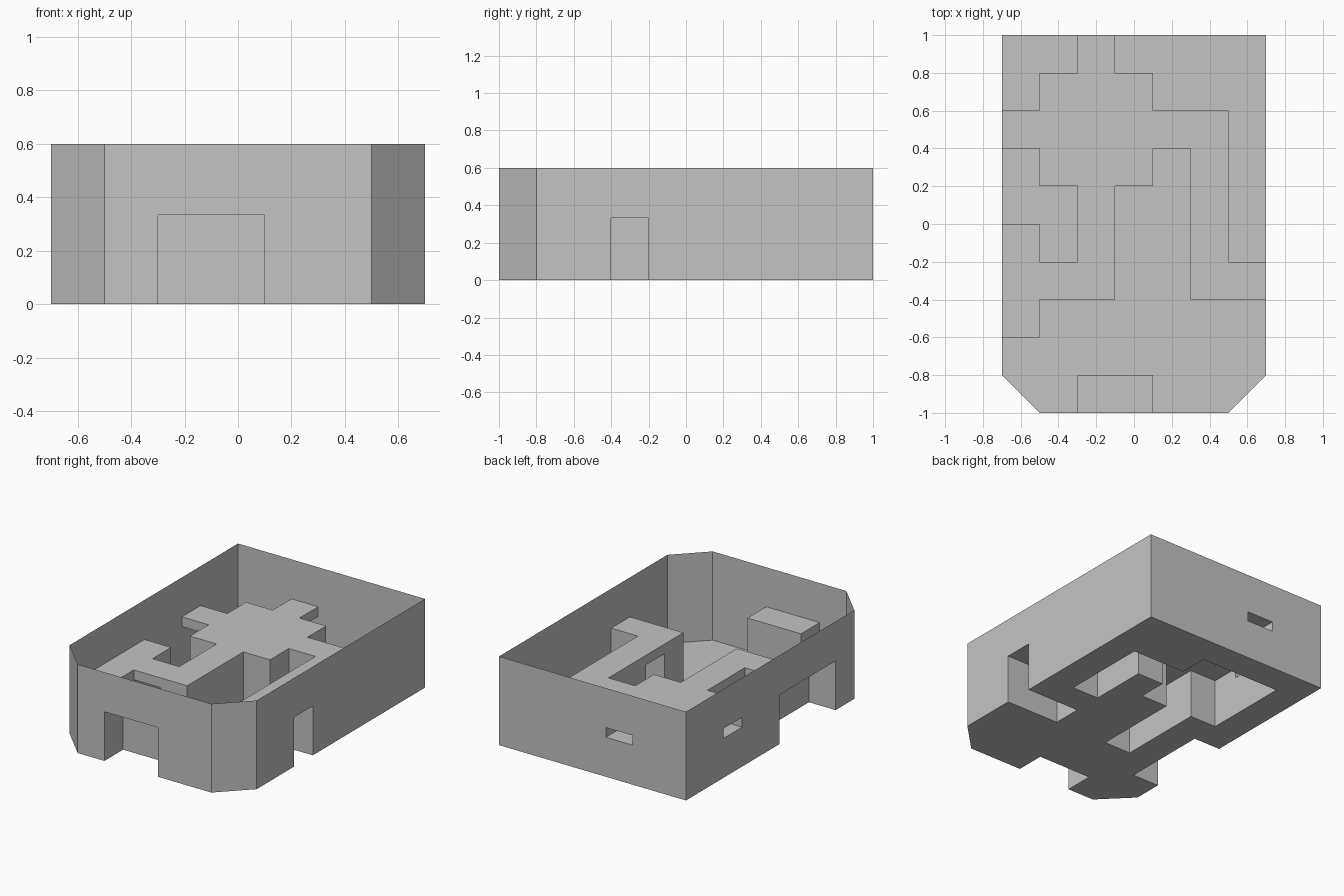
import bpy
import bmesh

if "Cube" in bpy.data.objects:
    bpy.data.objects.remove(bpy.data.objects["Cube"])

CELL = 0.2
DOOR, ROOF, RIM = 0.267, 0.333, 0.6     # doorway, passage roof and outer rim heights
X0, Y0 = -0.7, 1.0

# Plan, back row first: . room, # passage under a roof, X doorway below a passage,
# L and R cut corner rooms
PLAN = [
    "..X....",
    ".###...",
    "X#####.",
    ".###.#.",
    "..#..#.",
    "#.#..X.",
    "#X#..##",
    "#......",
    ".......",
    "L.##..R",
]
ROWS, COLS = len(PLAN), len(PLAN[0])

stone = bpy.data.materials.new("plain_grey")
stone.diffuse_color = (0.55, 0.55, 0.55, 1)
stone.use_nodes = True
stone.node_tree.nodes["Principled BSDF"].inputs["Base Color"].default_value = stone.diffuse_color


def kind(r, c):
    """Cell type, or None outside the plan."""
    if 0 <= r < ROWS and 0 <= c < COLS:
        return PLAN[r][c].replace("L", ".").replace("R", ".")
    return None


def point(r, c):
    return (X0 + c * CELL, Y0 - r * CELL)


def flat(bm, pts, z):
    bm.faces.new([bm.verts.new((x, y, z)) for x, y in pts])


def wall(bm, a, b, low, high):
    corners = [(*a, low), (*b, low), (*b, high), (*a, high)]
    bm.faces.new([bm.verts.new(p) for p in corners])


def finish(bm, name):
    bmesh.ops.remove_doubles(bm, verts=bm.verts, dist=0.0005)
    mesh = bpy.data.meshes.new(name)
    bm.to_mesh(mesh)
    bm.free()
    mesh.materials.append(stone)
    bpy.context.collection.objects.link(bpy.data.objects.new(name, mesh))


floor, roof, lintel, inner, outer = [bmesh.new() for _ in range(5)]


def outer_wall(a, b, k):
    """Perimeter wall, left open where a passage leaves the block."""
    if k == ".":
        wall(outer, a, b, 0, RIM)
    else:
        wall(outer, a, b, ROOF, RIM)
        if k == "X":
            wall(outer, a, b, 0, DOOR)


def inner_wall(a, b, k1, k2):
    """Wall between two neighbouring cells of different type."""
    pair = {k1, k2}
    if pair == {".", "#"}:
        wall(inner, a, b, 0, ROOF)
    elif pair == {".", "X"}:
        wall(inner, a, b, DOOR, ROOF)
    elif pair == {"#", "X"}:
        wall(inner, a, b, 0, DOOR)


for r in range(ROWS):
    for c in range(COLS):
        k, raw = kind(r, c), PLAN[r][c]
        nw, ne = point(r, c), point(r, c + 1)
        sw, se = point(r + 1, c), point(r + 1, c + 1)

        # Horizontal surfaces
        shape = {"L": [nw, se, ne], "R": [nw, sw, ne]}.get(raw, [nw, sw, se, ne])
        if k != "#":
            flat(floor, shape, 0)
        if k != ".":
            flat(roof, shape, ROOF)
        if k == "X":
            flat(lintel, shape, DOOR)

        # Cut corners of the outer wall
        if raw == "L":
            outer_wall(nw, se, k)
        if raw == "R":
            outer_wall(sw, ne, k)

        # Vertical surfaces on each side of the cell
        sides = [(r - 1, c, ne, nw), (r + 1, c, sw, se),
                 (r, c - 1, nw, sw), (r, c + 1, se, ne)]
        for i, (r2, c2, a, b) in enumerate(sides):
            other = kind(r2, c2)
            if other is None:
                if raw not in "LR":
                    outer_wall(a, b, k)
            elif i in (1, 3):
                inner_wall(a, b, k, other)

finish(floor, "room_floor")
finish(roof, "passage_roof")
finish(lintel, "doorway_ceiling")
finish(inner, "inner_walls")
finish(outer, "outer_wall")
